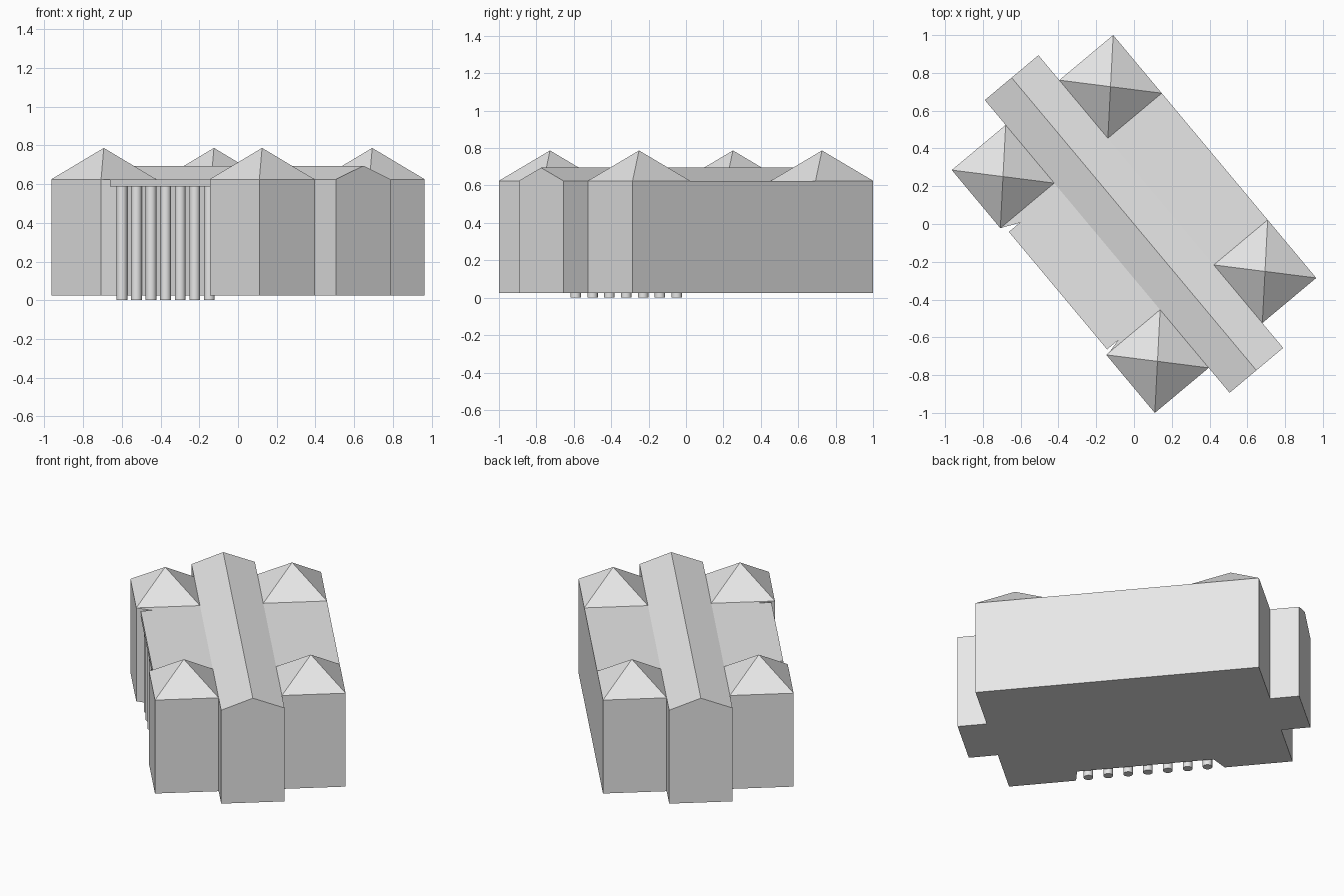
import bpy, bmesh, math
from mathutils import Matrix

if "Cube" in bpy.data.objects:
    bpy.data.objects.remove(bpy.data.objects["Cube"])

# Building is modelled along its own axes, then turned on the site
TURN = Matrix.Rotation(math.radians(-50.1), 4, 'Z')
BASE, EAVE, RIDGE, PEAK = 0.025, 0.625, 0.695, 0.787
HALF_U, HALF_V = 0.838, 0.557        # main block
TOWER_U, BAR_V, BAR_U = 0.437, 0.185, 1.01

stone = bpy.data.materials.new("pale_grey_stone")
stone.diffuse_color = (0.8, 0.8, 0.8, 1)
stone.use_nodes = True
stone.node_tree.nodes["Principled BSDF"].inputs["Base Color"].default_value = stone.diffuse_color


def finish(name, bm):
    bmesh.ops.recalc_face_normals(bm, faces=bm.faces)
    bm.transform(TURN)
    mesh = bpy.data.meshes.new(name)
    bm.to_mesh(mesh)
    bm.free()
    mesh.materials.append(stone)
    obj = bpy.data.objects.new(name, mesh)
    bpy.context.collection.objects.link(obj)
    return obj


def prism(name, outline, z0, z1):
    bm = bmesh.new()
    face = bm.faces.new([bm.verts.new((u, v, z0)) for u, v in outline])
    new = bmesh.ops.extrude_face_region(bm, geom=[face], use_keep_orig=True)["geom"]
    bmesh.ops.translate(bm, vec=(0, 0, z1 - z0),
                        verts=[g for g in new if isinstance(g, bmesh.types.BMVert)])
    return finish(name, bm)


# Walls: block with projecting end bays and a recessed entrance
walls = [
    (-HALF_U, -HALF_V), (-TOWER_U, -HALF_V), (-0.39, -0.453),
    (0.417, -0.453), (TOWER_U + 0.005, -HALF_V), (HALF_U, -HALF_V),
    (HALF_U, -BAR_V), (BAR_U, -BAR_V), (BAR_U, BAR_V), (HALF_U, BAR_V),
    (HALF_U, HALF_V), (-HALF_U, HALF_V),
    (-HALF_U, BAR_V), (-BAR_U, BAR_V), (-BAR_U, -BAR_V), (-HALF_U, -BAR_V),
]
prism("walls", walls, BASE, EAVE)

# Central gable roof running the whole length
bm = bmesh.new()
ends = [[bm.verts.new(p) for p in
         ((u, -BAR_V, EAVE), (u, 0, RIDGE), (u, BAR_V, EAVE))]
        for u in (-BAR_U, BAR_U)]
a, b = ends
bm.faces.new(a)
bm.faces.new(b)
for i in (0, 1):
    bm.faces.new((a[i], a[i + 1], b[i + 1], b[i]))
finish("gable_roof", bm)

# Pyramid roofs over the four corner pavilions
for su in (-1, 1):
    for sv in (-1, 1):
        bm = bmesh.new()
        ring = [bm.verts.new((su * u, sv * v, EAVE)) for u, v in
                ((TOWER_U, BAR_V), (HALF_U, BAR_V), (HALF_U, HALF_V), (TOWER_U, HALF_V))]
        top = bm.verts.new((su * (TOWER_U + HALF_U) / 2, sv * (BAR_V + HALF_V) / 2, PEAK))
        for i in range(4):
            bm.faces.new((ring[i], ring[(i + 1) % 4], top))
        finish("pavilion_roof", bm)

# Portico slab over the entrance
prism("portico_slab", [(-0.393, -0.453), (-0.393, -0.535),
                       (0.418, -0.535), (0.418, -0.453)], 0.587, EAVE)

# Row of seven columns
for i in range(7):
    bm = bmesh.new()
    bmesh.ops.create_cone(bm, cap_ends=True, segments=20, radius1=0.028,
                          radius2=0.028, depth=0.587)
    bmesh.ops.translate(bm, verts=bm.verts, vec=(-0.347 + i * 0.1174, -0.492, 0.2935))
    for f in bm.faces:
        f.smooth = len(f.verts) == 4
    for e in bm.edges:
        e.smooth = all(f.smooth for f in e.link_faces)
    finish("portico_column", bm)
